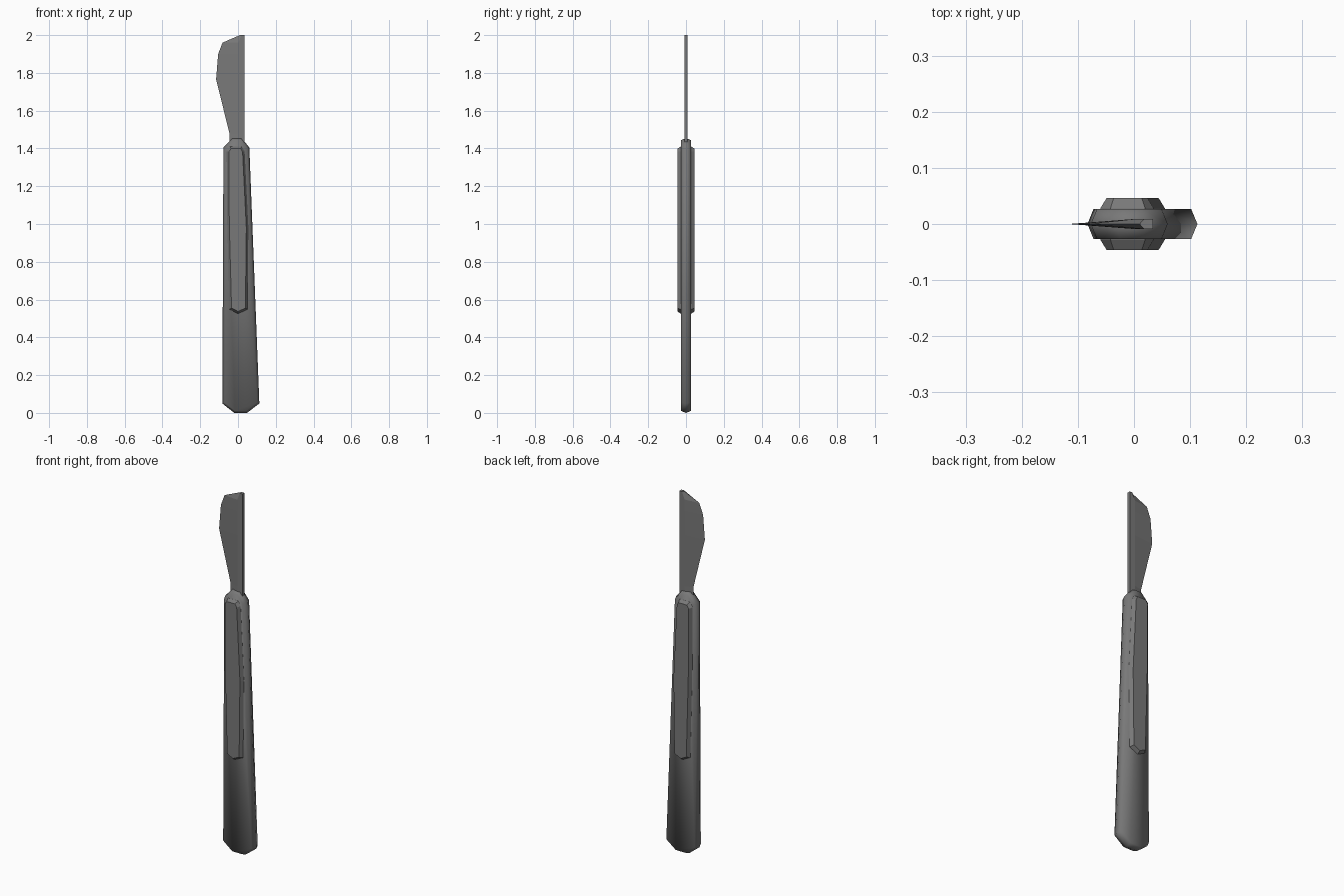
import bpy, bmesh
from mathutils import Vector

cube = bpy.data.objects.get("Cube")
if cube:
    bpy.data.objects.remove(cube, do_unlink=True)

steel = bpy.data.materials.new("dark_steel")
steel.use_nodes = True
GREY = (0.19, 0.19, 0.19, 1)
steel.diffuse_color = GREY
steel.node_tree.nodes["Principled BSDF"].inputs["Base Color"].default_value = GREY


def inset(outline, d):
    """Move every edge of a counter-clockwise convex outline inward by d."""
    pts = [Vector(p) for p in outline]
    result = []
    for i, p in enumerate(pts):
        a = (p - pts[i - 1]).normalized()
        b = (pts[(i + 1) % len(pts)] - p).normalized()
        na, nb = Vector((-a.y, a.x)), Vector((-b.y, b.x))
        result.append(p + (na + nb) * d / (1 + na.dot(nb)))
    return result


def loft(name, rings, smooth=None):
    """Skin a list of matching closed rings and cap both ends."""
    bm = bmesh.new()
    loops = [[bm.verts.new(p) for p in ring] for ring in rings]
    n = len(loops[0])
    for lo, hi in zip(loops, loops[1:]):
        for i in range(n):
            j = (i + 1) % n
            bm.faces.new((lo[i], lo[j], hi[j], hi[i]))
    bm.faces.new(loops[0][::-1])
    bm.faces.new(loops[-1])
    bmesh.ops.recalc_face_normals(bm, faces=bm.faces)
    mesh = bpy.data.meshes.new(name)
    bm.to_mesh(mesh)
    bm.free()
    mesh.materials.append(steel)
    obj = bpy.data.objects.new(name, mesh)
    bpy.context.collection.objects.link(obj)
    if smooth:
        bpy.ops.object.select_all(action='DESELECT')
        obj.select_set(True)
        bpy.context.view_layer.objects.active = obj
        bpy.ops.object.shade_smooth_by_angle(angle=smooth)
    return obj


def slab(name, outline, layers, smooth=None):
    """Stack inset copies of an x-z outline along y."""
    return loft(name, [[(p.x, y, p.y) for p in inset(outline, d)]
                       for y, d in layers], smooth)


# Handle: tapered slab with pointed side edges
handle = [(-0.02, 0), (0.048, 0), (0.113, 0.05), (0.06, 1.405),
          (0.02, 1.455), (-0.03, 1.455), (-0.077, 1.405), (-0.083, 0.05)]
slab("handle", handle, [(-0.027, 0.011), (0, 0), (0.027, 0.011)], smooth=1.25)

# Raised grip panels on the front and back
grip = [(-0.045, 0.548), (0, 0.525), (0.05, 0.548), (0.055, 0.98),
        (0.035, 1.385), (0.02, 1.41), (-0.042, 1.41), (-0.06, 1.385), (-0.057, 1)]
for name, side in (("front_grip", -1), ("back_grip", 1)):
    slab(name, grip, [(side * 0.02, 0), (side * 0.028, 0), (side * 0.046, 0.011)])

# Blade: thick straight spine ground down to a curved cutting edge
SPINE, HALF = 0.034, 0.009
edge = [(1.4, -0.045), (1.48, -0.045), (1.765, -0.116),
        (1.9, -0.105), (1.96, -0.082), (2.0, 0.01)]
rings = []
for z, x in edge:
    mid = max(0.002, x + 0.008)
    rings.append([(x, 0, z), (mid, -HALF, z), (SPINE, -HALF, z),
                  (SPINE, HALF, z), (mid, HALF, z)])
loft("blade", rings)
